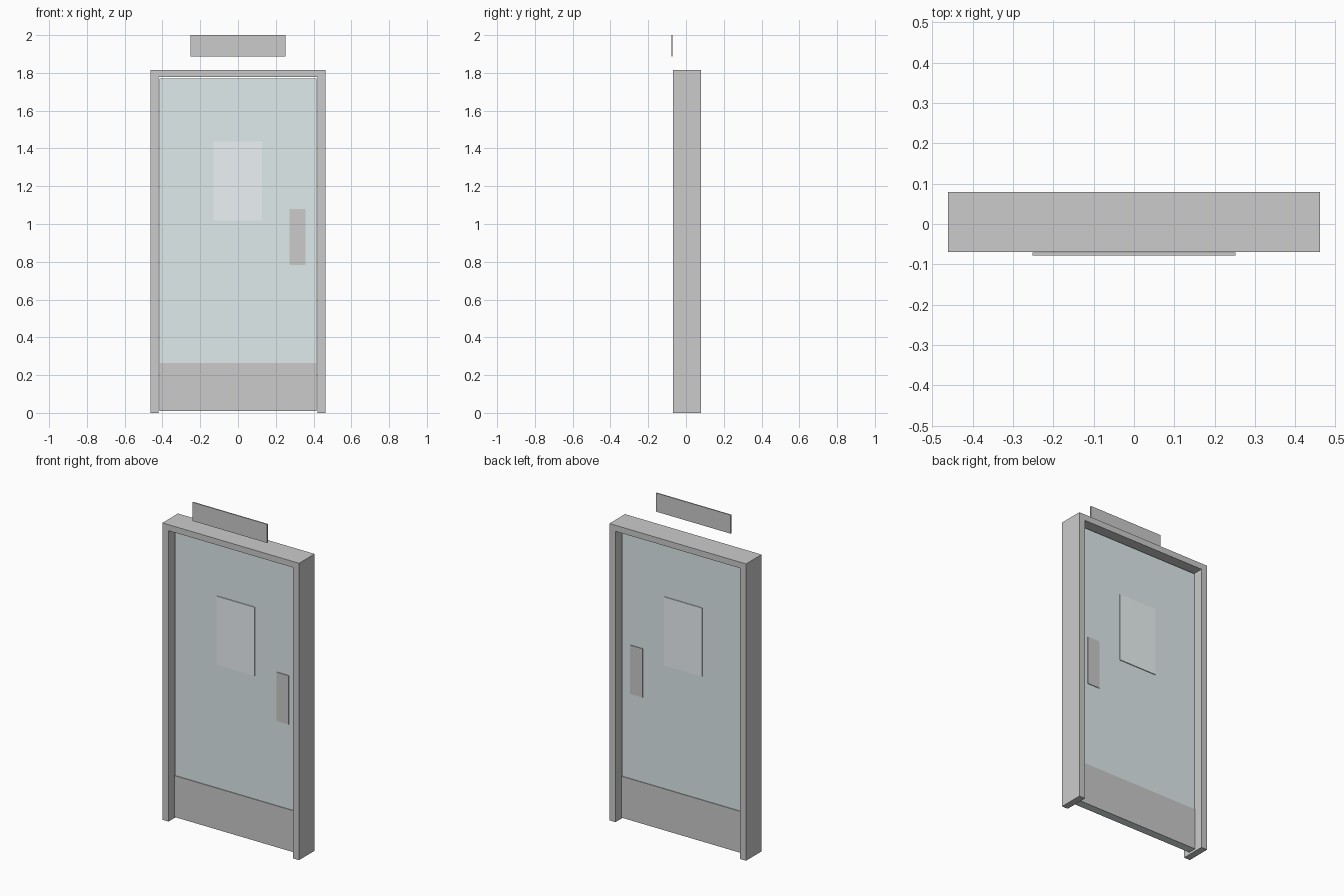
import bpy, bmesh

if "Cube" in bpy.data.objects:
    bpy.data.objects.remove(bpy.data.objects["Cube"])


def finish(name, bm, color=None):
    bmesh.ops.recalc_face_normals(bm, faces=bm.faces)
    mesh = bpy.data.meshes.new(name)
    bm.to_mesh(mesh)
    bm.free()
    obj = bpy.data.objects.new(name, mesh)
    bpy.context.collection.objects.link(obj)
    if color:
        mat = bpy.data.materials.new(name + "_paint")
        mat.diffuse_color = (*color, 1)
        mat.use_nodes = True
        mat.node_tree.nodes["Principled BSDF"].inputs["Base Color"].default_value = mat.diffuse_color
        mesh.materials.append(mat)
    return obj


def box(name, x, y, z, color=None):
    bm = bmesh.new()
    bmesh.ops.create_cube(bm, size=1)
    for v in bm.verts:
        v.co = [lo + (c + 0.5) * (hi - lo) for c, (lo, hi) in zip(v.co, (x, y, z))]
    return finish(name, bm, color)


W, IN, TOP, HEAD = 0.462, 0.421, 1.815, 1.778
DOOR_Y = (-0.016, 0.026)

# Door frame: inverted U profile extruded through the wall depth
bm = bmesh.new()
outline = [(-W, 0), (-W, TOP), (W, TOP), (W, 0),
           (IN, 0), (IN, HEAD), (-IN, HEAD), (-IN, 0)]
face = bm.faces.new([bm.verts.new((x, -0.07, z)) for x, z in outline])
ext = bmesh.ops.extrude_face_region(bm, geom=[face])
bmesh.ops.translate(bm, vec=(0, 0.15, 0),
                    verts=[g for g in ext["geom"] if isinstance(g, bmesh.types.BMVert)])
finish("door_frame", bm)

# Door leaf with a small gap all round
box("door_leaf", (-0.416, 0.416), DOOR_Y, (0.01, 1.77), (0.74, 0.83, 0.84))

# Vision panel standing slightly proud of both faces
box("vision_panel", (-0.13, 0.127), (DOOR_Y[0] - 0.005, DOOR_Y[1] + 0.005),
    (1.018, 1.437), (0.84, 0.9, 0.92))

# Push plates and kick plates on both faces
for side, y in (("front", (DOOR_Y[0] - 0.004, DOOR_Y[0])),
                ("back", (DOOR_Y[1], DOOR_Y[1] + 0.004))):
    box("push_plate_" + side, (0.273, 0.357), y, (0.782, 1.08))
    box("kick_plate_" + side, (-0.416, 0.416), y, (0.01, 0.263))

# Sign plate above the frame
box("sign_plate", (-0.252, 0.252), (-0.078, -0.071), (1.886, 2.0))
